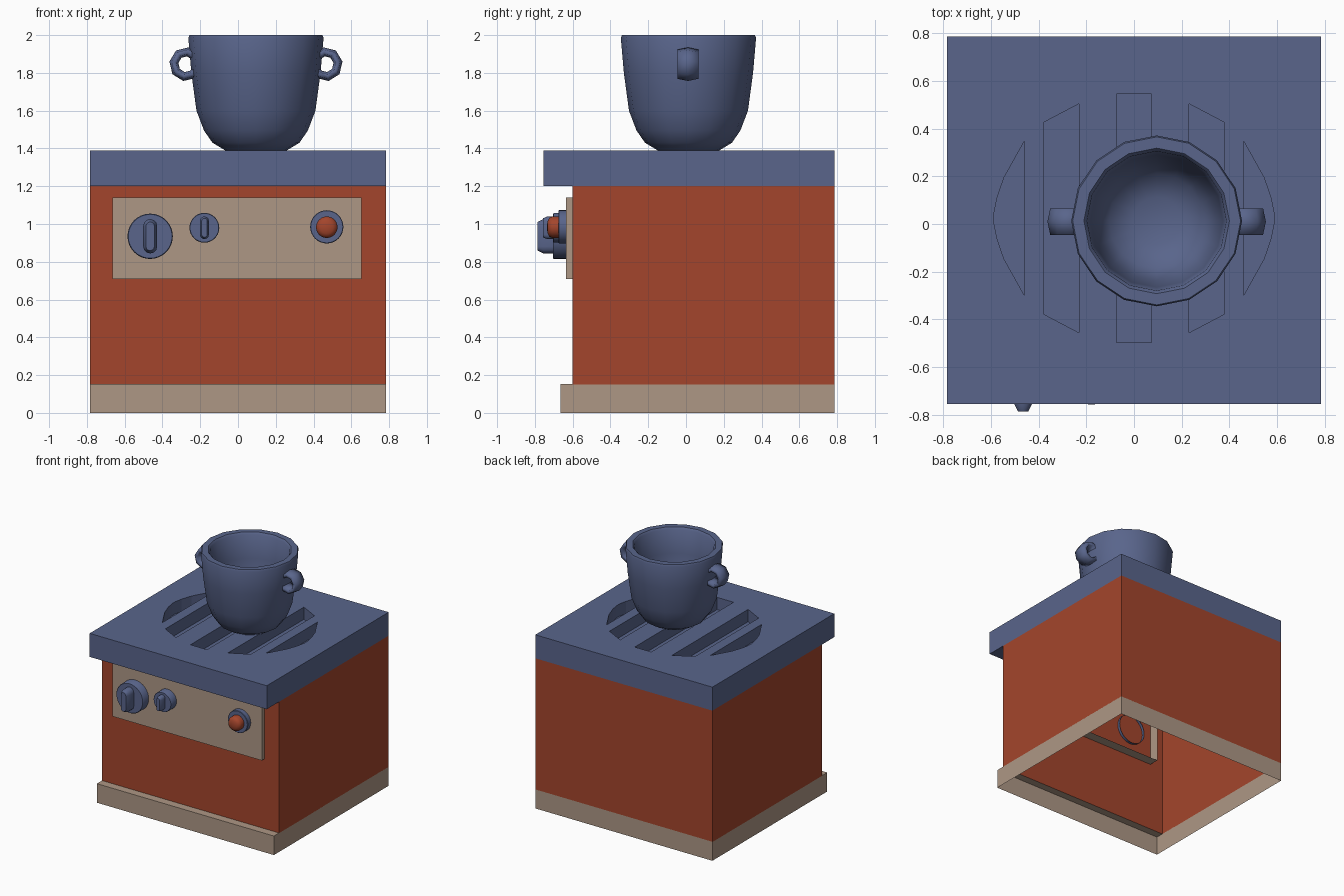
import bpy
import bmesh
from math import sin, cos, pi, radians
from mathutils import Matrix, Vector

if "Cube" in bpy.data.objects:
    bpy.data.objects.remove(bpy.data.objects["Cube"], do_unlink=True)


def material(name, rgb):
    m = bpy.data.materials.new(name)
    m.use_nodes = True
    m.diffuse_color = (*rgb, 1)
    m.node_tree.nodes["Principled BSDF"].inputs["Base Color"].default_value = (*rgb, 1)
    return m


BLUE = material("slate blue", (0.10, 0.13, 0.26))
RED = material("brick red", (0.37, 0.06, 0.025))
BEIGE = material("warm beige", (0.42, 0.31, 0.235))

FORWARD = Matrix.Rotation(radians(90), 4, "X")   # local z points to the front


def finish(name, bm, mat, matrix=None, smooth=False):
    bmesh.ops.recalc_face_normals(bm, faces=bm.faces)
    if matrix:
        bm.transform(matrix)
    mesh = bpy.data.meshes.new(name)
    bm.to_mesh(mesh)
    bm.free()
    mesh.materials.append(mat)
    ob = bpy.data.objects.new(name, mesh)
    bpy.context.collection.objects.link(ob)
    bpy.ops.object.select_all(action="DESELECT")
    ob.select_set(True)
    bpy.context.view_layer.objects.active = ob
    if smooth:
        bpy.ops.object.shade_smooth_by_angle(angle=radians(40))
    return ob


def box_mesh(low, high):
    bm = bmesh.new()
    bmesh.ops.create_cube(bm, size=1)
    low, high = Vector(low), Vector(high)
    bm.transform(Matrix.Translation((low + high) / 2) @ Matrix.Diagonal((*(high - low), 1)))
    bm.normal_update()
    return bm


def drop_faces(bm, rule):
    bm.normal_update()
    bmesh.ops.delete(bm, geom=[f for f in bm.faces if rule(f)], context="FACES")


def loft(bm, rings, cap_start=False, cap_end=False):
    rows = [[bm.verts.new(p) for p in ring] for ring in rings]
    n = len(rows[0])
    for a, b in zip(rows, rows[1:]):
        for i in range(n):
            j = (i + 1) % n
            bm.faces.new((a[i], a[j], b[j], b[i]))
    if cap_start:
        bm.faces.new(rows[0])
    if cap_end:
        bm.faces.new(rows[-1])


def circle(r, h, n):
    return [(r * cos(2 * pi * i / n), r * sin(2 * pi * i / n), h) for i in range(n)]


def lathe(name, profile, loc, mat, n, turn=Matrix(), cap_start=False):
    bm = bmesh.new()
    loft(bm, [circle(r, h, n) for r, h in profile], cap_start, True)
    return finish(name, bm, mat, Matrix.Translation(loc) @ turn, True)


# Hollow body walls
X, BACK, WALL = 0.783, 0.785, -0.6
bm = box_mesh((-X, WALL, 0.15), (X, BACK, 1.2))
drop_faces(bm, lambda f: abs(f.normal.z) > 0.5)
finish("body_walls", bm, RED)

# Skirting base: open below, with a ledge at the front
bm = box_mesh((-X, -0.665, 0), (X, BACK, 0.152))
bmesh.ops.bisect_plane(bm, geom=bm.verts[:] + bm.edges[:] + bm.faces[:],
                       plane_co=(0, WALL, 0), plane_no=(0, 1, 0))
drop_faces(bm, lambda f: f.normal.z < -0.5
           or (f.normal.z > 0.5 and f.calc_center_median().y > WALL))
finish("base", bm, BEIGE)

# Control panel, open at the back
bm = box_mesh((-0.665, -0.635, 0.71), (0.655, -0.52, 1.14))
drop_faces(bm, lambda f: f.normal.y > 0.5)
finish("control_panel", bm, BEIGE)

# Worktop with burner slots
worktop = finish("worktop", box_mesh((-X, -0.755, 1.2), (X, BACK, 1.388)), BLUE)
bm = bmesh.new()
slots = [[(-0.073, 0.52), (0.073, 0.52)]]
for s in (-1, 1):
    slots.append([(s * 0.378, 0.402), (s * 0.23, 0.48)])
    slots.append([(s * 0.587, 0.02), (s * 0.574, 0.085), (s * 0.545, 0.17), (s * 0.458, 0.326)])
for half in slots:
    outline = half + [(x, -y) for x, y in reversed(half)]
    loft(bm, [[(x, y + 0.024, z) for x, y in outline] for z in (1.29, 1.5)], True, True)
cutter = finish("slot_cutter", bm, BLUE)
cutter.hide_render = True
cut = worktop.modifiers.new("slots", "BOOLEAN")
cut.operation = "DIFFERENCE"
cut.solver = "EXACT"
cut.object = cutter
bpy.context.view_layer.objects.active = worktop
bpy.ops.object.modifier_apply(modifier=cut.name)
bpy.data.objects.remove(cutter, do_unlink=True)

# Cooking pot: outer wall, rounded rim, inner wall
PX, PY = 0.095, 0.013
lathe("pot", [(0.16, 1.388), (0.23, 1.43), (0.275, 1.495), (0.315, 1.6), (0.342, 1.8),
              (0.358, 1.985), (0.352, 2.0), (0.305, 2.0), (0.292, 1.985), (0.278, 1.8),
              (0.25, 1.6), (0.2, 1.5), (0.1, 1.455)],
      (PX, PY, 0), BLUE, 16, cap_start=True)

# Pot handles: broad rings
for side, s in (("right", -1), ("left", 1)):
    bm = bmesh.new()
    rows = []
    for i in range(8):
        a = 2 * pi * (i + 0.2) / 8
        rows.append([((0.064 + 0.024 * cos(b)) * cos(a), 0.064 * sin(b),
                      (0.066 + 0.024 * cos(b)) * sin(a))
                     for b in [2 * pi * k / 6 for k in range(6)]])
    loft(bm, rows + rows[:1])
    bmesh.ops.remove_doubles(bm, verts=bm.verts, dist=0.0001)
    bm.transform(Matrix.Diagonal((s, 1, 1, 1)))
    ob = finish("pot_handle_" + side, bm, BLUE,
                Matrix.Translation((PX + s * 0.371, PY - 0.003, 1.846)))
    ob.data.shade_smooth()


def grip(name, half_w, half_h, loc, depth):
    """Upright capsule with a chamfered front."""
    bm = bmesh.new()
    rings = []
    for inset, h in ((0, 0), (0, depth * 0.65), (half_w * 0.4, depth)):
        r, straight = half_w - inset, half_h - half_w
        rings.append([(r * cos(t), r * sin(t) + (straight if k < 7 else -straight), h)
                      for k, t in enumerate([pi * i / 6 for i in range(7)]
                                            + [pi + pi * i / 6 for i in range(7)])])
    loft(bm, rings, False, True)
    finish(name, bm, BLUE, Matrix.Translation(loc) @ FORWARD, True)


# Knobs and their grips
lathe("large_knob", [(0.12, 0), (0.12, 0.122), (0.116, 0.127)],
      (-0.465, -0.578, 0.935), BLUE, 32, FORWARD)
grip("large_knob_grip", 0.037, 0.091, (-0.465, -0.70, 0.935), 0.085)
lathe("small_knob", [(0.079, 0), (0.079, 0.083), (0.076, 0.087)],
      (-0.178, -0.615, 0.98), BLUE, 32, FORWARD)
grip("small_knob_grip", 0.024, 0.06, (-0.178, -0.698, 0.98), 0.058)

# Push button with collar
lathe("button_collar", [(0.088, 0), (0.088, 0.055), (0.085, 0.058)],
      (0.47, -0.617, 0.985), BLUE, 32, FORWARD)
lathe("button", [(0.057, 0), (0.057, 0.035), (0.05, 0.05), (0.034, 0.059), (0.012, 0.063)],
      (0.47, -0.673, 0.983), RED, 24, FORWARD)
